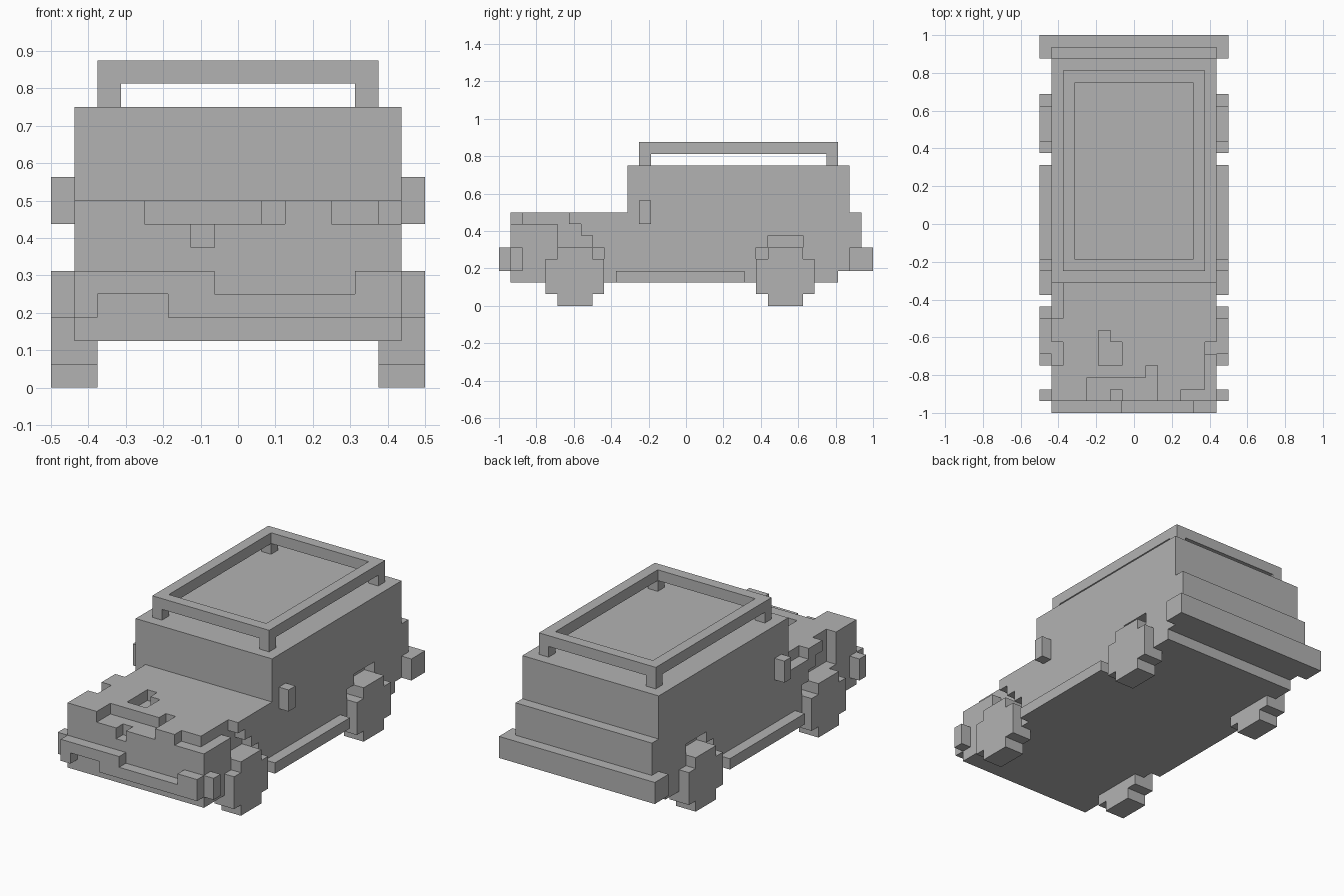
import bpy
import bmesh
from mathutils import Vector

UNIT = 1 / 16  # size of one block

old = bpy.data.objects.get("Cube")
if old:
    bpy.data.objects.remove(old, do_unlink=True)

gray = bpy.data.materials.new("plain gray")
gray.use_nodes = True
gray.diffuse_color = (0.45, 0.45, 0.45, 1)
gray.node_tree.nodes["Principled BSDF"].inputs["Base Color"].default_value = gray.diffuse_color


def cells(box):
    """All grid cells inside a box given as x, x, y, y, z, z."""
    x0, x1, y0, y1, z0, z1 = box
    return {(x, y, z) for x in range(x0, x1) for y in range(y0, y1) for z in range(z0, z1)}


def mirrored(box):
    return (-box[1], -box[0], *box[2:])


def blocky(name, add, cut=()):
    """Solid made of blocks: boxes added, boxes carved, outer skin only."""
    solid = set().union(*map(cells, add)) - set().union(*map(cells, cut))
    bm = bmesh.new()
    for cell in solid:
        centre = Vector(cell) + Vector((0.5, 0.5, 0.5))
        for axis in range(3):
            for sign in (-1, 1):
                beside = list(cell)
                beside[axis] += sign
                if tuple(beside) in solid:
                    continue
                n, u = Vector(), Vector()
                n[axis] = sign / 2
                u[(axis + 1) % 3] = 0.5
                v = n.cross(u) * 2
                corners = (n - u - v, n + u - v, n + u + v, n - u + v)
                bm.faces.new([bm.verts.new((centre + c) * UNIT) for c in corners])
    bmesh.ops.remove_doubles(bm, verts=bm.verts, dist=UNIT / 100)
    bmesh.ops.dissolve_limit(bm, angle_limit=0.01, verts=bm.verts, edges=bm.edges)
    mesh = bpy.data.meshes.new(name)
    bm.to_mesh(mesh)
    bm.free()
    mesh.materials.append(gray)
    obj = bpy.data.objects.new(name, mesh)
    bpy.context.collection.objects.link(obj)
    return obj


# Body: floor, lower shell with hood, cabin
shell = [(-7, 7, -15, 13, 2, 3), (-7, 7, -15, 15, 3, 8), (-7, 7, -5, 14, 8, 12)]

# Wheel arches, same on both sides
arches = [(6, 7, -11, -9, 5, 7), (6, 7, -9, -8, 5, 6), (6, 7, -8, -7, 4, 5),
          (6, 7, 6, 7, 4, 5), (6, 7, 7, 10, 5, 6)]
arches += [mirrored(a) for a in arches]

# Broken front edge and holes of the hood
damage = [(-4, 1, -15, -13, 7, 8), (1, 2, -15, -12, 7, 8), (-2, -1, -15, -14, 6, 7),
          (-3, -2, -12, -9, 7, 8), (-2, -1, -12, -10, 7, 8),
          (4, 7, -15, -14, 7, 8), (6, 7, -15, -10, 7, 8),
          (-7, -6, -8, -5, 7, 8), (-7, -6, -12, -10, 5, 8)]
blocky("body", shell, arches + damage)

# Bumpers, the front one damaged
blocky("front_bumper", [(-8, 8, -15, -14, 3, 5), (-7, 7, -16, -15, 3, 5)],
       [(-1, 5, -16, -15, 4, 5), (-6, -3, -16, -15, 3, 4)])
blocky("rear_bumper", [(-8, 8, 14, 16, 3, 5)])

# Roof rack: frame on four corner legs
legs = [(x, x + 1, y, y + 1, 12, 13) for x in (-6, 5) for y in (-4, 12)]
blocky("roof_rack", [(-6, 6, -4, 13, 13, 14)] + legs, [(-5, 5, -3, 12, 13, 14)])

# Wheels, running boards and mirrors on each side
for side, place in (("left", lambda b: b), ("right", mirrored)):
    for end, y in (("front", -12), ("rear", 6)):
        tread = [(6, 8, y, y + 5, 1, 4), (6, 8, y + 1, y + 4, 0, 5)]
        blocky(f"{end}_{side}_wheel", [place(b) for b in tread])
    blocky(f"{side}_running_board", [place((7, 8, -6, 5, 2, 3))])
    blocky(f"{side}_mirror", [place((7, 8, -4, -3, 7, 9))])
